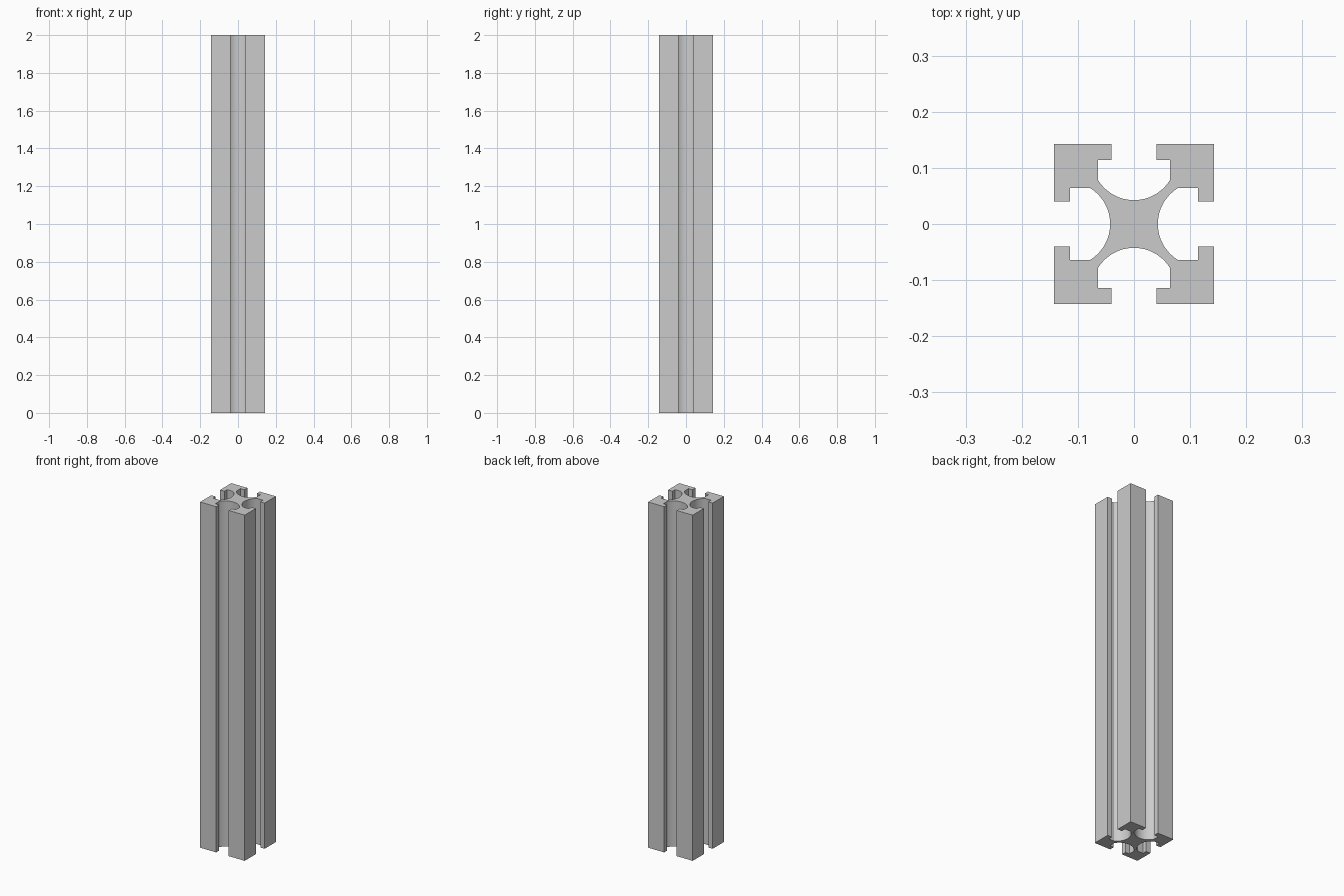
import bpy, bmesh
from math import sin, cos, asin, pi, radians

if "Cube" in bpy.data.objects:
    bpy.data.objects.remove(bpy.data.objects["Cube"])

HEIGHT = 2.0
HALF = 0.1425            # half width of the square section
MOUTH, LIP = 0.04, 0.1145  # slot opening half width, underside of lip
CAVITY, WALL = 0.0645, 0.079  # slot inner half width, where the arc starts
FLOOR = 0.0425           # distance of arc bottom from the centre
SEGMENTS = 24

# Circle tangent to the slot floor and passing through the wall ends
d = WALL - FLOOR
radius = (CAVITY**2 + d**2) / (2 * d)
centre = FLOOR + radius
half_angle = asin(CAVITY / radius)


def slot_side():
    """One side of the section, from its right corner to its left slot edge."""
    right = [(HALF, HALF), (MOUTH, HALF), (MOUTH, LIP), (CAVITY, LIP)]
    arc = []
    for i in range(SEGMENTS + 1):
        a = half_angle * (1 - 2 * i / SEGMENTS)
        arc.append((radius * sin(a), centre - radius * cos(a)))
    left = [(-x, y) for x, y in reversed(right[1:])]
    return right + arc + left


# Repeat the side four times around the axis
profile = []
for k in range(4):
    c, s = cos(k * pi / 2), sin(k * pi / 2)
    profile += [(x * c - y * s, x * s + y * c) for x, y in slot_side()]

# Extrude the section into the slotted bar
bm = bmesh.new()
base = bm.faces.new([bm.verts.new((x, y, 0)) for x, y in profile])
result = bmesh.ops.extrude_face_region(bm, geom=[base], use_keep_orig=True)
top = [v for v in result["geom"] if isinstance(v, bmesh.types.BMVert)]
bmesh.ops.translate(bm, verts=top, vec=(0, 0, HEIGHT))
bmesh.ops.recalc_face_normals(bm, faces=bm.faces)

mesh = bpy.data.meshes.new("slotted_bar")
bm.to_mesh(mesh)
bm.free()
bar = bpy.data.objects.new("slotted_bar", mesh)
bpy.context.collection.objects.link(bar)

# Smooth slot floors, sharp corners
bpy.context.view_layer.objects.active = bar
bar.select_set(True)
bpy.ops.object.shade_smooth_by_angle(angle=radians(20))
